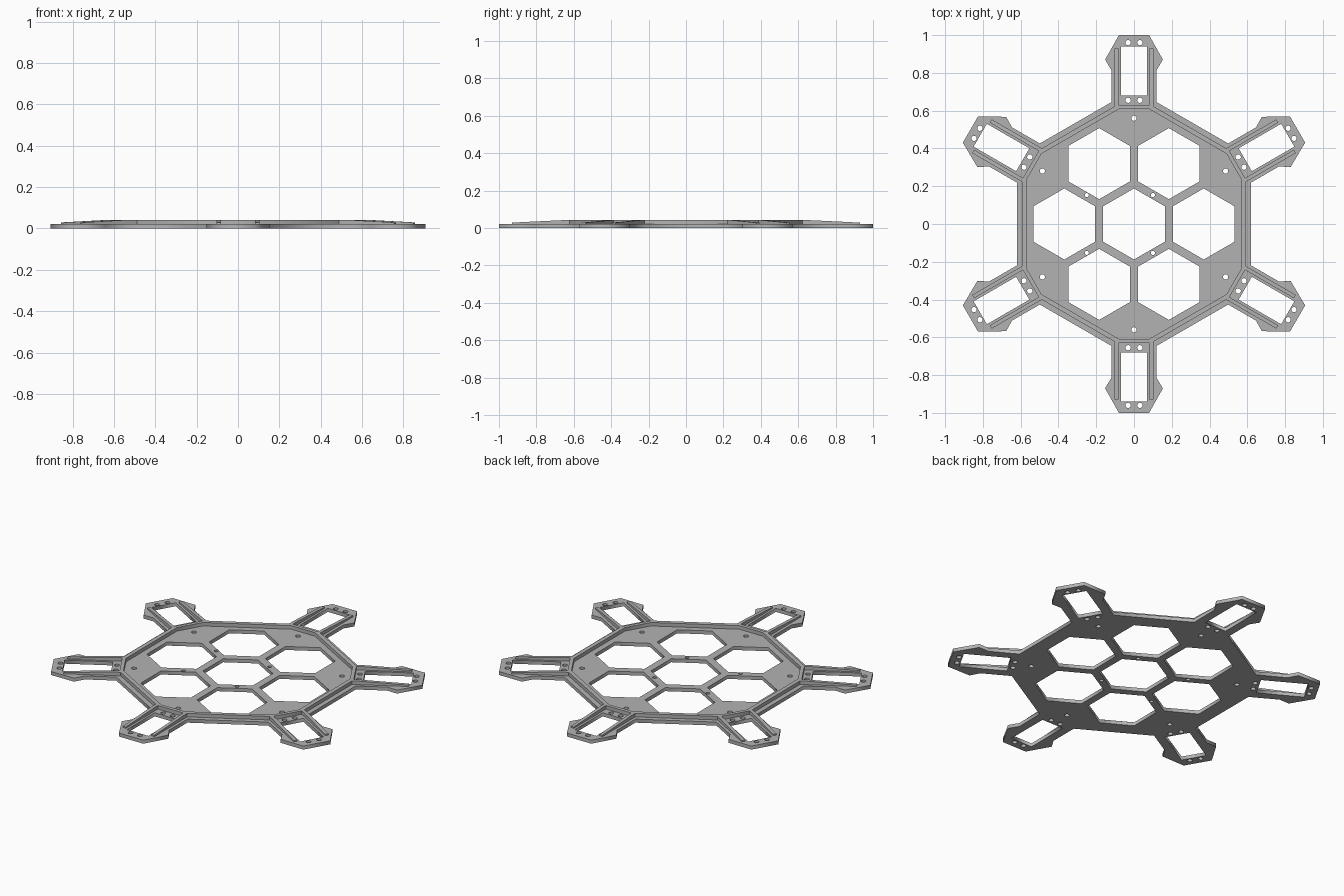
import bpy
import math
from mathutils import Vector, Matrix

default = bpy.data.objects.get("Cube")
if default:
    bpy.data.objects.remove(default, do_unlink=True)

grey = bpy.data.materials.new("plain_grey")
grey.use_nodes = True
GREY = (0.45, 0.45, 0.45, 1)
grey.diffuse_color = GREY
grey.node_tree.nodes["Principled BSDF"].inputs["Base Color"].default_value = GREY

BASE = 0.021   # plate thickness
TOP = 0.042    # top of the ribs
TURNS = [math.radians(60 * k) for k in range(6)]


def turn(points, angle):
    rot = Matrix.Rotation(angle, 2)
    return [rot @ Vector(p) for p in points]


def circle(x, y, r, n=16, start=0.0):
    return [(x + r * math.cos(start + math.tau * i / n),
             y + r * math.sin(start + math.tau * i / n)) for i in range(n)]


def slab(name, loops, z0, z1):
    """Extruded flat shape; inner loops become holes."""
    curve = bpy.data.curves.new(name, "CURVE")
    curve.dimensions = "2D"
    curve.fill_mode = "BOTH"
    curve.extrude = (z1 - z0) / 2
    for loop in loops:
        spline = curve.splines.new("POLY")
        spline.points.add(len(loop) - 1)
        for point, p in zip(spline.points, loop):
            point.co = (p[0], p[1], 0, 1)
        spline.use_cyclic_u = True
    temp = bpy.data.objects.new(name + "_outline", curve)
    bpy.context.collection.objects.link(temp)
    bpy.context.view_layer.update()
    graph = bpy.context.evaluated_depsgraph_get()
    mesh = bpy.data.meshes.new_from_object(temp.evaluated_get(graph))
    bpy.data.objects.remove(temp, do_unlink=True)
    mesh.transform(Matrix.Translation((0, 0, (z0 + z1) / 2)))
    mesh.materials.clear()
    mesh.materials.append(grey)
    obj = bpy.data.objects.new(name, mesh)
    bpy.context.collection.objects.link(obj)
    return obj


# Plate outline: one arm repeated six times, joined by the straight sides
half_arm = [(0.12, 0.645), (0.12, 0.815), (0.153, 0.87), (0.08, 1.0)]
arm = half_arm + [(-x, y) for x, y in reversed(half_arm)]
outline = [p for a in TURNS for p in turn(arm, a)]
loops = [outline]

# Arm windows and screw holes
window = [(-0.07, 0.68), (0.07, 0.68), (0.07, 0.94), (-0.07, 0.94)]
for a in TURNS:
    loops.append(turn(window, a))
    for x, y in [(-0.031, 0.96), (0.031, 0.96), (-0.031, 0.655),
                 (0.031, 0.655), (0, 0.56)]:
        loops.append(turn(circle(x, y, 0.014), a))

# Honeycomb openings
PITCH = 0.369
centres = [(0, 0)] + [(PITCH * math.cos(a), PITCH * math.sin(a)) for a in TURNS]
loops += [circle(x, y, 0.188, 6, math.pi / 6) for x, y in centres]

# Small holes in the honeycomb webs
for x in (-0.25, 0.1):
    for y in (-0.153, 0.153):
        loops.append(circle(x, y, 0.011))

slab("base_plate", loops, 0, BASE)


# Raised rim around the body, flattened across each arm
def rim_loop(side, end):
    x = 2 * (side - end * math.cos(math.pi / 6))
    return [p for a in TURNS for p in turn([(x, end), (-x, end)], a)]


slab("rim_rib", [rim_loop(0.591, 0.631), rim_loop(0.567, 0.61)], BASE, TOP)

# Tapering ribs on both sides of every arm
profile = [(0.62, BASE), (0.93, BASE), (0.93, 0.029), (0.66, TOP), (0.62, TOP)]
n = len(profile)
for k, a in enumerate(TURNS):
    for side, x0 in (("left", 0.083), ("right", -0.103)):
        verts = [(x, y, z) for x in (x0, x0 + 0.02) for y, z in profile]
        faces = [tuple(reversed(range(n))), tuple(range(n, 2 * n))]
        faces += [(i, (i + 1) % n, n + (i + 1) % n, n + i) for i in range(n)]
        mesh = bpy.data.meshes.new("arm_rib")
        mesh.from_pydata(verts, [], faces)
        mesh.transform(Matrix.Rotation(a, 4, "Z"))
        mesh.materials.append(grey)
        rib = bpy.data.objects.new(f"arm_rib_{side}_{k + 1}", mesh)
        bpy.context.collection.objects.link(rib)
